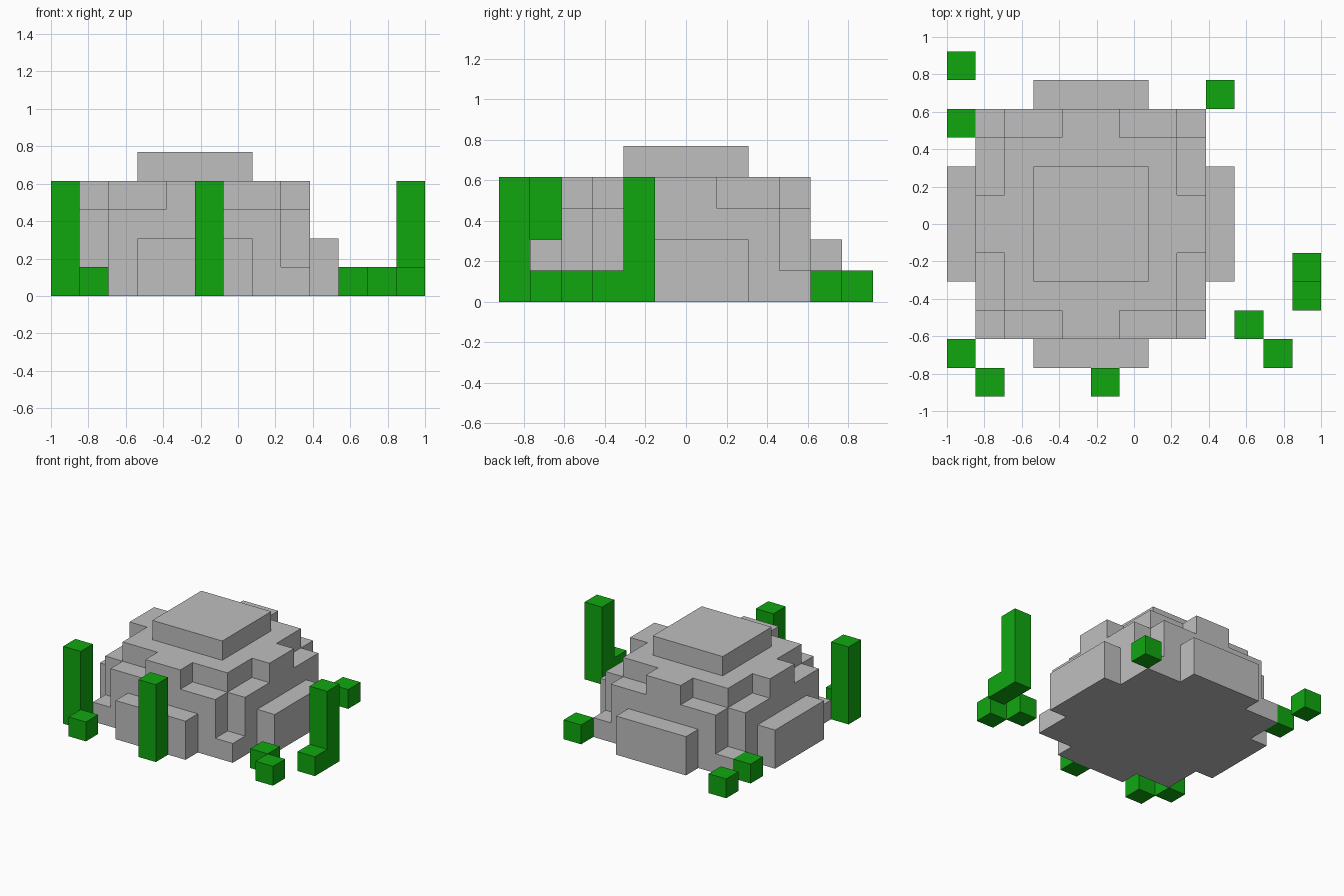
import bpy, bmesh, math
from mathutils import Vector

cube = bpy.data.objects.get("Cube")
if cube:
    bpy.data.objects.remove(cube, do_unlink=True)

U = 2 / 13                                # edge of one block
ORIGIN = Vector((-6.5, -6, 0))            # grid corner, in blocks


def make_material(name, rgb):
    mat = bpy.data.materials.new(name)
    mat.use_nodes = True
    mat.diffuse_color = (*rgb, 1)
    bsdf = next(n for n in mat.node_tree.nodes if n.type == 'BSDF_PRINCIPLED')
    bsdf.inputs["Base Color"].default_value = (*rgb, 1)
    return mat


def block_object(name, cells, mat):
    """Outer skin of a set of grid blocks, with flat areas merged."""
    bm = bmesh.new()
    for cell in cells:
        for axis in range(3):
            for side in (0, 1):
                near = list(cell)
                near[axis] += 2 * side - 1
                if tuple(near) in cells:
                    continue
                corners = []
                for a, b in ((0, 0), (1, 0), (1, 1), (0, 1)):
                    p = Vector(cell)
                    p[axis] += side
                    p[(axis + 1) % 3] += a
                    p[(axis + 2) % 3] += b
                    corners.append(bm.verts.new((p + ORIGIN) * U))
                bm.faces.new(corners if side else corners[::-1])
    bmesh.ops.remove_doubles(bm, verts=bm.verts, dist=1e-4)
    bmesh.ops.dissolve_limit(bm, angle_limit=math.radians(1),
                             verts=bm.verts, edges=bm.edges)
    mesh = bpy.data.meshes.new(name)
    bm.to_mesh(mesh)
    bm.free()
    mesh.materials.append(mat)
    obj = bpy.data.objects.new(name, mesh)
    bpy.context.collection.objects.link(obj)


def rect(x0, x1, y0, y1, z0, z1):
    return {(x, y, z) for x in range(x0, x1)
            for y in range(y0, y1) for z in range(z0, z1)}


def plus(half_long, half_wide, z0, z1, cx=5, cy=6):
    """Two crossed slabs centred on the mound."""
    a, b = half_long, half_wide
    return (rect(cx - a, cx + a, cy - b, cy + b, z0, z1)
            | rect(cx - b, cx + b, cy - a, cy + a, z0, z1))


grey = make_material("stone grey", (0.52, 0.52, 0.52))
green = make_material("leaf green", (0.005, 0.39, 0.005))

# Stepped mound: base, body without corners, shoulder, cap
mound = (plus(4, 4, 0, 1)                 # square base
         | plus(5, 2, 0, 2)               # low side ledges
         | plus(4, 3, 1, 3)               # body
         | plus(3, 3, 3, 4)               # shoulder
         | plus(4, 1, 3, 4)               # shoulder tabs
         | plus(2, 2, 4, 5))              # cap
block_object("stone_mound", mound, grey)

# Single low tufts around the mound
for i, (x, y) in enumerate([(0, 11), (0, 9), (9, 10), (1, 0), (10, 2), (11, 1)]):
    block_object(f"tuft_{i + 1}", rect(x, x + 1, y, y + 1, 0, 1), green)

# Tall stalks, one with a foot
block_object("stalk_right", rect(0, 1, 1, 2, 0, 4), green)
block_object("stalk_front", rect(5, 6, 0, 1, 0, 4), green)
block_object("stalk_left_with_foot",
             rect(12, 13, 4, 5, 0, 4) | rect(12, 13, 3, 4, 0, 1), green)
